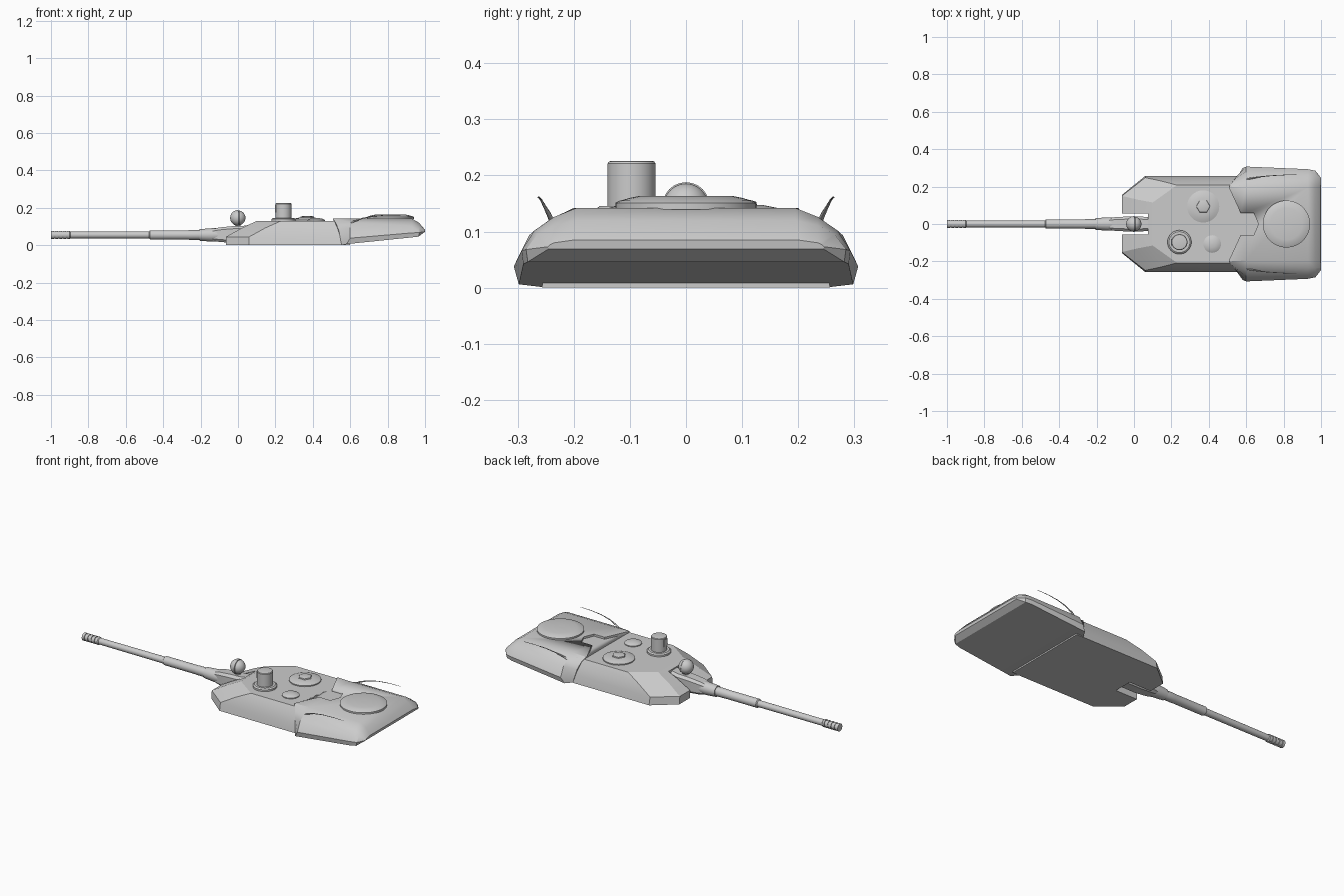
import bpy, bmesh, math

if "Cube" in bpy.data.objects:
    bpy.data.objects.remove(bpy.data.objects["Cube"])

def loft(name, rings, angle=30):
    """Skin a list of equal-length closed rings and cap both ends."""
    bm = bmesh.new()
    vr = [[bm.verts.new(p) for p in r] for r in rings]
    n = len(vr[0])
    for a, b in zip(vr, vr[1:]):
        for i in range(n):
            j = (i + 1) % n
            bm.faces.new((a[i], a[j], b[j], b[i]))
    bm.faces.new(vr[0])
    bm.faces.new(vr[-1])
    bmesh.ops.recalc_face_normals(bm, faces=bm.faces)
    me = bpy.data.meshes.new(name)
    bm.to_mesh(me)
    bm.free()
    ob = bpy.data.objects.new(name, me)
    bpy.context.collection.objects.link(ob)
    bpy.ops.object.select_all(action='DESELECT')
    ob.select_set(True)
    bpy.context.view_layer.objects.active = ob
    bpy.ops.object.shade_smooth_by_angle(angle=math.radians(angle))
    return ob

def lathe(name, profile, centre, axis='Z', n=32):
    """Revolve (distance along axis, radius) pairs."""
    cx, cy, cz = centre
    rings = []
    for t, r in profile:
        ring = []
        for i in range(n):
            a = 2 * math.pi * i / n
            c, s = r * math.cos(a), r * math.sin(a)
            ring.append((cx + c, cy + s, cz + t) if axis == 'Z' else (cx + t, cy + c, cz + s))
        rings.append(ring)
    return loft(name, rings)

def mirror_y(half):
    return half + [(x, -y, z) for x, y, z in reversed(half)]

def prism(name, outline, z0, z1):
    return loft(name, [[(x, y, z) for x, y in outline] for z in (z0, z1)])

def cut(ob, cutter):
    m = ob.modifiers.new("cut", 'BOOLEAN')
    m.operation, m.solver, m.object = 'DIFFERENCE', 'EXACT', cutter
    cutter.hide_render = True
    cutter.hide_set(True)

# Front turret shell with gun slot
shell = loft("turret_shell", [
    mirror_y([(-.065, .155, 0), (.06, .257, 0), (.60, .257, 0)]),
    mirror_y([(-.065, .15, .045), (.06, .248, .045), (.60, .248, .045)]),
    mirror_y([(.02, .13, .092), (.145, .23, .092), (.60, .23, .092)]),
    mirror_y([(.10, .115, .13), (.23, .208, .13), (.60, .208, .13)])], 20)
slot = prism("slot_cutter", [(-.2, -.055), (.075, -.055), (.075, .055), (-.2, .055)], -.1, .3)
cut(shell, slot)

# Rear bustle with notched roof edge
bustle = loft("bustle", [
    mirror_y([(.555, .255, .001), (.55, .256, .02), (.54, .24, .075), (.525, .222, .115), (.508, .2, .142)]),
    mirror_y([(.58, .298, .006), (.60, .307, .038), (.60, .28, .093), (.60, .24, .123), (.60, .195, .142)]),
    mirror_y([(.93, .29, .042), (.93, .293, .066), (.93, .27, .102), (.93, .235, .126), (.93, .195, .142)]),
    mirror_y([(.965, .282, .046), (.97, .285, .068), (.97, .265, .095), (.97, .235, .111), (.968, .195, .12)]),
    mirror_y([(.996, .245, .069), (1.0, .246, .073), (1.0, .243, .076), (1.0, .235, .08), (.998, .2, .085)])], 30)
half = [(.3, .2), (.505, .2), (.57, .06), (.64, .06), (.665, .0)]
notch = prism("notch_cutter", half + [(x, -y) for x, y in reversed(half[:-1])], .13, .3)
cut(bustle, notch)

# Gun mantlet
def octagon(x, w, z0, z1):
    c = .35 * w
    return [(x, -w, z0 + c), (x, -w + c, z0), (x, w - c, z0), (x, w, z0 + c),
            (x, w, z1 - c), (x, w - c, z1), (x, -w + c, z1), (x, -w, z1 - c)]
loft("mantlet", [octagon(-.135, .03, .024, .086), octagon(-.10, .037, .018, .095),
                 octagon(-.03, .04, .012, .102), octagon(.03, .04, .012, .104),
                 octagon(.10, .036, .012, .115)], 35)

# Gun barrel with sleeve, collar and ribbed muzzle
barrel = [(-1.0, .013), (-1.0, .022)]
for i in range(4):
    x = -.985 + i * .022
    barrel += [(x, .022), (x, .018), (x + .008, .018), (x + .008, .022)]
barrel += [(-.90, .022), (-.895, .018), (-.475, .019), (-.47, .025), (-.265, .025), (-.26, .026),
           (-.205, .026), (-.205, .031), (-.14, .036), (-.135, .036), (-.05, .036)]
lathe("gun_barrel", barrel, (0, 0, .055), 'X', 24)

# Searchlight ball above the gun: larger front hood, smaller rear bowl
def arc(r, a0, a1, n=8):
    return [(r * math.cos(math.radians(a0 + (a1 - a0) * i / n)),
             max(.001, r * math.sin(math.radians(a0 + (a1 - a0) * i / n)))) for i in range(n + 1)]
lathe("searchlight", arc(.042, 180, 90) + [(.004, .042), (.004, .037)] + arc(.040, 80, 0),
      (0, 0, .146), 'X', 24)
lathe("searchlight_post", [(0, .016), (.03, .012)], (0, 0, .09))

# Panoramic sight on its ring, with a window on the front
lathe("sight_ring", [(0, .064), (.012, .064), (.018, .056), (.018, .04)], (.243, -.097, .128))
lathe("sight_head", [(0, .043), (.086, .043), (.09, .04), (.091, .036)], (.243, -.097, .135))
loft("sight_window", [[(x, -.097 + sy * .017, z) for sy, z in
                       ((-1, .175), (1, .175), (1, .215), (-1, .215))] for x in (.199, .215)])

# Hatches
lathe("commander_hatch", [(0, .086), (.008, .086), (.014, .07), (.019, .045), (.019, .01)], (.37, .094, .128))
lathe("hatch_knob", [(0, .038), (.008, .036), (.011, .025)], (.37, .094, .145), n=6)
lathe("loader_hatch", [(0, .047), (.006, .047), (.012, .036), (.016, .018), (.017, .002)], (.418, -.107, .129))
lathe("bustle_disc", [(0, .126), (.012, .126), (.016, .118), (.021, .1), (.024, .085), (.024, .01)],
      (.815, 0, .139), n=48)

# Swept whip antennas on both sides
for side in (1, -1):
    cu = bpy.data.curves.new("antenna", 'CURVE')
    cu.dimensions = '3D'
    cu.bevel_depth, cu.bevel_resolution, cu.use_fill_caps = .005, 2, True
    pts = [(.585, .236, .108, 1), (.62, .243, .128, .9), (.67, .252, .145, .55),
           (.73, .258, .156, .4), (.80, .262, .161, .3), (.87, .264, .161, .2)]
    sp = cu.splines.new('POLY')
    sp.points.add(len(pts) - 1)
    for p, (x, y, z, r) in zip(sp.points, pts):
        p.co, p.radius = (x, side * y, z, 1), r
    ob = bpy.data.objects.new("antenna_" + ("left" if side > 0 else "right"), cu)
    bpy.context.collection.objects.link(ob)
